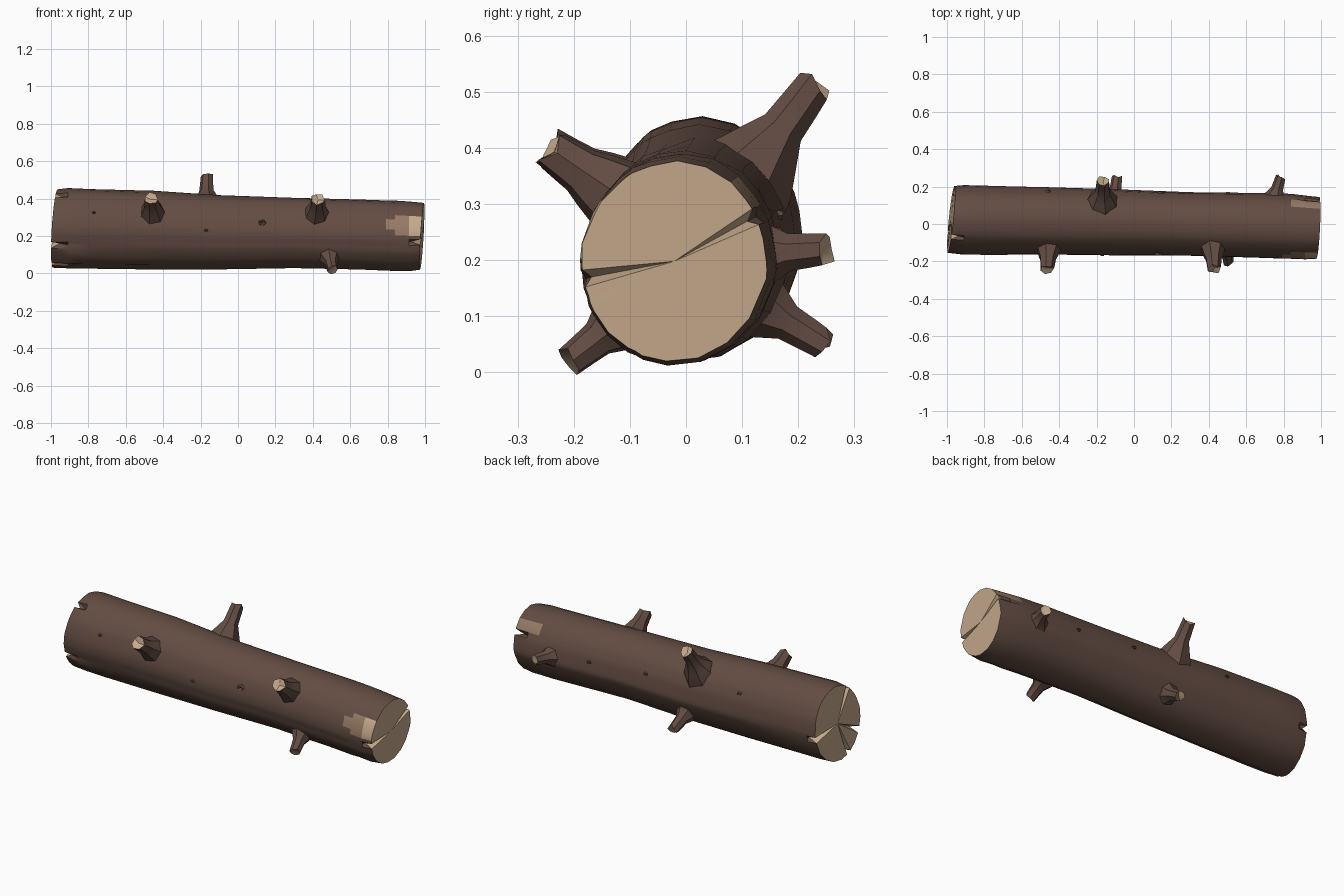
import bpy, bmesh, math, random
from mathutils import Vector

random.seed(4)
cube = bpy.data.objects.get("Cube")
if cube:
    bpy.data.objects.remove(cube)


def material(name, rgb):
    m = bpy.data.materials.new(name)
    m.use_nodes = True
    m.diffuse_color = (*rgb, 1)
    m.node_tree.nodes["Principled BSDF"].inputs["Base Color"].default_value = (*rgb, 1)
    return m


MATS = [material("bark brown", (0.125, 0.073, 0.055)),
        material("cut wood tan", (0.56, 0.40, 0.26)),
        material("weathered wood", (0.30, 0.195, 0.13))]
BARK, WOOD, WORN = range(3)


def finish(bm, name, angle=40):
    bmesh.ops.recalc_face_normals(bm, faces=bm.faces)
    mesh = bpy.data.meshes.new(name)
    bm.to_mesh(mesh)
    bm.free()
    for m in MATS:
        mesh.materials.append(m)
    obj = bpy.data.objects.new(name, mesh)
    bpy.context.collection.objects.link(obj)
    bpy.ops.object.select_all(action="DESELECT")
    obj.select_set(True)
    bpy.context.view_layer.objects.active = obj
    bpy.ops.object.shade_smooth_by_angle(angle=math.radians(angle))
    return obj


def bridge(bm, a, b, rule=lambda i: BARK):
    n = len(a)
    for i in range(n):
        f = bm.faces.new((a[i], a[(i + 1) % n], b[(i + 1) % n], b[i]))
        f.material_index = rule(i)


def fan(bm, ring, centre, mat):
    c = bm.verts.new(centre)
    for i in range(len(ring)):
        bm.faces.new((ring[i], ring[(i + 1) % len(ring)], c)).material_index = mat


# Trunk stations: x, centre y, centre z, radius y, radius z
STATIONS = [(-0.978, 0.025, 0.24, 0.178, 0.208), (-0.91, 0.023, 0.24, 0.185, 0.214),
            (-0.78, 0.021, 0.238, 0.183, 0.213), (-0.45, 0.017, 0.232, 0.178, 0.209),
            (-0.1, 0.01, 0.219, 0.175, 0.197), (0.3, 0.0, 0.217, 0.168, 0.187),
            (0.65, -0.006, 0.208, 0.172, 0.187), (0.79, -0.011, 0.203, 0.172, 0.187),
            (0.84, -0.013, 0.201, 0.172, 0.186), (0.915, -0.018, 0.198, 0.17, 0.185),
            (0.984, -0.021, 0.198, 0.164, 0.177)]
CRACKS = {1: (27, 190), -1: (122, 205, 245, 350)}   # degrees around each end
PATCH = (143, 152, 170, 179)
angles = {0, 13, 38, 52, 70, 88, 105, 225, 265, 285, 305, 325, *PATCH}
for group in CRACKS.values():
    for a in group:
        angles |= {a - 5, a, a + 5}
angles = sorted(angles)
LUMPS = {a: random.uniform(0.99, 1.012) for a in angles}


def trunk_ring(bm, k):
    x, cy, cz, ry, rz = STATIONS[k]
    side = 1 if x > 0 else -1
    at_end = k in (0, len(STATIONS) - 1)
    near_end = k in (1, len(STATIONS) - 2)
    ring = []
    for a in angles:
        r = LUMPS[a] * random.uniform(0.992, 1.008)
        t = math.radians(a)
        dx = 0
        if at_end:      # slanted saw cut
            slope = (0.05, 0.06) if side > 0 else (0.10, 0.06)
            dx = slope[0] * math.cos(t) * ry + slope[1] * math.sin(t) * rz
        if a in CRACKS[side]:
            if at_end:
                dx -= side * 0.05
                r *= 0.9
            elif near_end:
                r *= 0.955
        px = max(-1, min(1, x + dx))
        ring.append(bm.verts.new((px, cy + r * ry * math.cos(t), cz + r * rz * math.sin(t))))
    return ring


def trunk_colour(k):
    x = STATIONS[k][0]

    def rule(i):
        a = angles[i]
        if x > 0.83 and PATCH[0] <= a < PATCH[3]:
            return WOOD if x > 0.9 else WORN
        if x > 0.78 and a == PATCH[1]:
            return WORN
        if x > 0.83 and a in (32, 38):
            return WORN
        return BARK
    return rule


# Trunk with cracked saw-cut ends
bm = bmesh.new()
rings = [trunk_ring(bm, k) for k in range(len(STATIONS))]
for k in range(len(rings) - 1):
    bridge(bm, rings[k], rings[k + 1], trunk_colour(k))
for k in (0, -1):
    x, cy, cz = STATIONS[k][:3]
    fan(bm, rings[k], (x, cy, cz), WOOD)
finish(bm, "trunk", 35)


# Broken branch stubs flaring into the trunk
def stub(name, base, tip, radius, flare, cap, sides=7):
    base, tip = Vector(base), Vector(tip)
    axis = tip - base
    turn = axis.to_track_quat("Z", "Y")
    bm = bmesh.new()
    rings = []
    profile = [(0, flare), (0.25, flare * 0.82), (0.42, 1 + (flare - 1) * 0.4),
               (0.6, 1.1), (0.8, 1.0), (0.97, 0.92)]
    for t, s in profile:
        ring = []
        for i in range(sides):
            a = 2 * math.pi * i / sides
            jag = random.uniform(-0.012, 0.012) if t > 0.9 else 0
            off = Vector((math.cos(a) * radius * s, math.sin(a) * radius * s, jag))
            ring.append(bm.verts.new(base + axis * t + turn @ off))
        rings.append(ring)
    for a, b in zip(rings, rings[1:]):
        bridge(bm, a, b)
    fan(bm, rings[-1], base + axis * 0.93, cap)
    return finish(bm, name)


stub("front_stub_right", (-0.455, -0.1, 0.305), (-0.465, -0.245, 0.402), 0.04, 2.0, WOOD)
stub("front_stub_left", (0.42, -0.1, 0.3), (0.428, -0.245, 0.4), 0.04, 2.0, WOOD)
stub("lower_front_stub", (0.485, -0.08, 0.12), (0.505, -0.207, 0.02), 0.031, 2.5, WORN)
stub("top_stub", (-0.17, 0.08, 0.31), (-0.165, 0.235, 0.52), 0.037, 2.9, WOOD)
stub("back_stub", (0.735, 0.08, 0.205), (0.787, 0.257, 0.22), 0.031, 2.9, WOOD)
stub("lower_back_stub", (-0.11, 0.08, 0.15), (-0.09, 0.25, 0.048), 0.031, 2.8, WORN)


# Small bark knots sitting on the trunk sides
def knot(name, x, z, side, size):
    for a, b in zip(STATIONS, STATIONS[1:]):
        if a[0] <= x <= b[0]:
            f = (x - a[0]) / (b[0] - a[0])
            _, cy, cz, ry, rz = (p + (q - p) * f for p, q in zip(a, b))
    y = cy + side * ry * math.sqrt(max(0, 1 - ((z - cz) / rz) ** 2))
    bm = bmesh.new()
    low, high = [], []
    for i in range(5):
        c, s = math.cos(i * 1.257), math.sin(i * 1.257)
        low.append(bm.verts.new((x + c * size, y - side * 0.012, z + s * size * 0.7)))
        high.append(bm.verts.new((x + c * size * 0.6, y + side * 0.007, z + s * size * 0.4)))
    bridge(bm, low, high)
    fan(bm, high, (x, y - side * 0.002, z), BARK)
    finish(bm, name, 20)


for i, spec in enumerate([(0.13, 0.27, -1, 0.03), (-0.17, 0.23, -1, 0.016),
                          (-0.77, 0.325, -1, 0.014), (0.5, 0.25, 1, 0.016),
                          (0.14, 0.28, 1, 0.018), (-0.46, 0.33, 1, 0.018)]):
    knot(f"bark_knot_{i + 1}", *spec)
